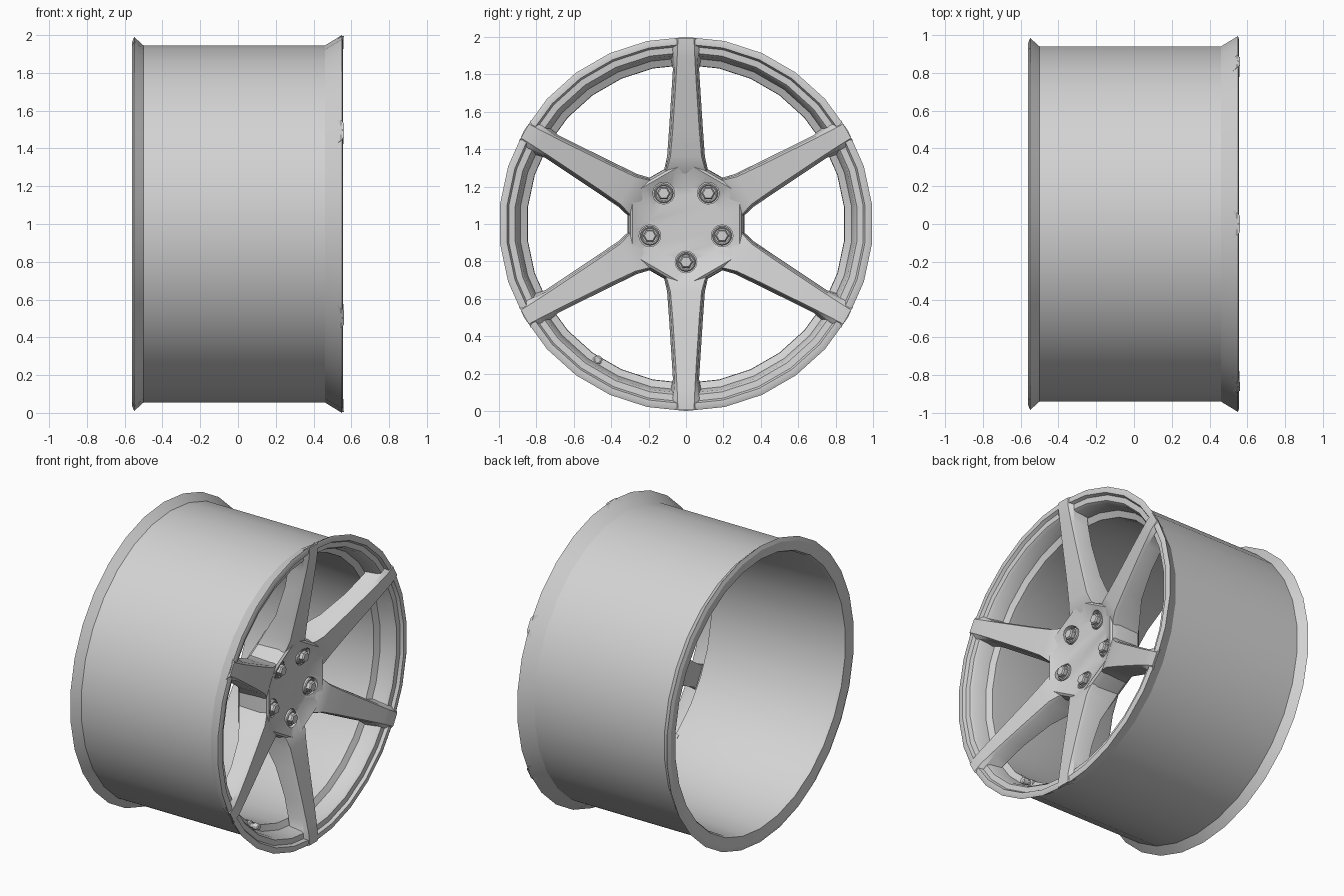
import bpy, bmesh
from math import cos, sin, pi, radians
from mathutils import Vector

if "Cube" in bpy.data.objects:
    bpy.data.objects.remove(bpy.data.objects["Cube"])

SEGMENTS = 30
SPOKES = 6
BOLTS = 5

metal = bpy.data.materials.new("light grey metal")
metal.use_nodes = True
grey = (0.65, 0.65, 0.65, 1)
metal.diffuse_color = grey
metal.node_tree.nodes["Principled BSDF"].inputs["Base Color"].default_value = grey


def polar(x, r, a):
    """Point at axle position x, radius r and angle a around the wheel axis."""
    return Vector((x, r * cos(a), 1 + r * sin(a)))


def smooth(obj, angle):
    bpy.ops.object.select_all(action="DESELECT")
    obj.select_set(True)
    bpy.context.view_layer.objects.active = obj
    bpy.ops.object.shade_smooth_by_angle(angle=radians(angle))


def loft(name, rings, closed=False, angle=30):
    """Skin a row of point rings; cap the ends unless the row is closed."""
    bm = bmesh.new()
    loops = [[bm.verts.new(p) for p in ring] for ring in rings]
    pairs = list(zip(loops, loops[1:]))
    if closed:
        pairs.append((loops[-1], loops[0]))
    else:
        bm.faces.new(loops[0])
        bm.faces.new(loops[-1])
    n = len(loops[0])
    for a, b in pairs:
        for i in range(n):
            j = (i + 1) % n
            bm.faces.new((a[i], a[j], b[j], b[i]))
    bmesh.ops.recalc_face_normals(bm, faces=bm.faces)
    mesh = bpy.data.meshes.new(name)
    bm.to_mesh(mesh)
    bm.free()
    mesh.materials.append(metal)
    obj = bpy.data.objects.new(name, mesh)
    bpy.context.collection.objects.link(obj)
    smooth(obj, angle)
    return obj


def circle(x, r):
    return [polar(x, r, pi / 2 + 2 * pi * i / SEGMENTS) for i in range(SEGMENTS)]


def hexagon(x, apothem):
    """Hexagon with its corners on the spokes, sampled at every segment."""
    points = []
    for i in range(SEGMENTS):
        a = 2 * pi * i / SEGMENTS
        off = a % (pi / 3) - pi / 6
        points.append(polar(x, apothem / cos(off), pi / 2 + a))
    return points


def turned(name, centre, steps, sides):
    """Small part turned along the axle; steps are (x, radius)."""
    rings = [[centre + Vector((x, r * cos(k * 2 * pi / sides), r * sin(k * 2 * pi / sides)))
              for k in range(sides)] for x, r in steps]
    return loft(name, rings)


# Barrel with thick rear flange, front lip and stepped window ring
profile = [
    (-0.56, 0.965), (-0.55, 0.99), (-0.5, 0.945), (0.46, 0.945),
    (0.55, 1.0), (0.556, 0.985), (0.555, 0.962), (0.535, 0.952),
    (0.532, 0.918), (0.515, 0.906), (0.43, 0.89), (0.41, 0.852),
    (0.37, 0.85), (-0.53, 0.89), (-0.55, 0.9),
]
loft("rim_barrel", [circle(x, r) for x, r in profile], closed=True)

# Hub with a dished face and a hexagonal edge
hub = loft("hub", [
    circle(0.2, 0.22), hexagon(0.2, 0.285), hexagon(0.23, 0.312),
    hexagon(0.38, 0.31), hexagon(0.42, 0.298), hexagon(0.43, 0.285),
    circle(0.385, 0.2),
])

# Spokes: radius, front half width, front x, back x, extra width at the back
stations = [
    (0.262, 0.115, 0.405, 0.22, 0.01), (0.3, 0.1, 0.428, 0.23, 0.015),
    (0.36, 0.083, 0.446, 0.26, 0.018), (0.5, 0.071, 0.474, 0.34, 0.02),
    (0.7, 0.058, 0.515, 0.4, 0.02), (0.83, 0.05, 0.54, 0.42, 0.02),
    (0.89, 0.047, 0.551, 0.44, 0.035), (0.93, 0.045, 0.558, 0.47, 0.05),
    (0.995, 0.043, 0.56, 0.545, 0.02),
]


def spoke_section(r, w, front, back, extra, a):
    shoulder = front - min(0.02, (front - back) / 2)
    half = [(w, front), (w + extra / 2, shoulder), (w + extra, back)]
    outline = half + [(-s, x) for s, x in reversed(half)]
    radial = Vector((0, cos(a), sin(a)))
    side = Vector((0, -sin(a), cos(a)))
    return [Vector((x, 0, 1)) + radial * r + side * s for s, x in outline]


for i in range(SPOKES):
    a = pi / 2 + 2 * pi * i / SPOKES
    loft(f"spoke_{i + 1}", [spoke_section(*s, a) for s in stations], angle=25)

# Five lug bolts, each sunk in a round pocket of the hub
for i in range(BOLTS):
    centre = polar(0.375, 0.203, -pi / 2 + 2 * pi * i / BOLTS)
    cutter = turned("pocket_cutter", centre, [(0, 0.058), (0.2, 0.058)], 16)
    cut = hub.modifiers.new("pocket", "BOOLEAN")
    cut.object = cutter
    cut.solver = "EXACT"
    bpy.context.view_layer.objects.active = hub
    bpy.ops.object.modifier_apply(modifier=cut.name)
    bpy.data.objects.remove(cutter)
    turned(f"bolt_collar_{i + 1}", centre,
           [(-0.02, 0.052), (0.018, 0.052), (0.024, 0.046), (0.018, 0.04)], 16)
    turned(f"bolt_head_{i + 1}", centre,
           [(0, 0.036), (0.04, 0.036), (0.048, 0.029)], 6)
smooth(hub, 30)

# Tyre valve on the inner step of the ring
turned("valve", polar(0.4, 0.868, radians(237)),
       [(-0.02, 0.026), (0.025, 0.026), (0.03, 0.015), (0.05, 0.015),
        (0.053, 0.021), (0.085, 0.021), (0.09, 0.014)], 12)
